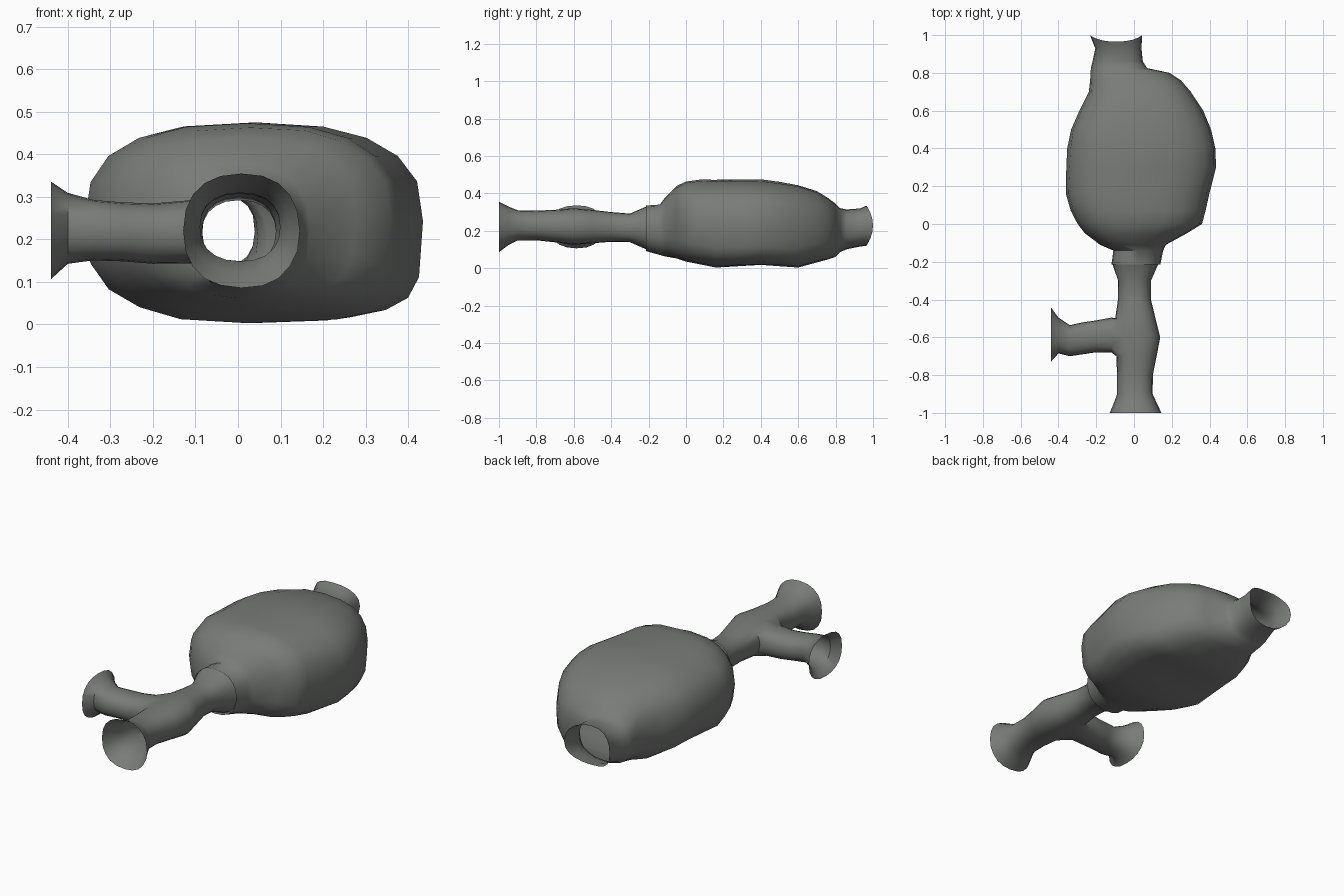
import bpy, bmesh, math, random

if "Cube" in bpy.data.objects:
    bpy.data.objects.remove(bpy.data.objects["Cube"])

random.seed(4)
SEG = 20

stone = bpy.data.materials.new("grey stone")
stone.diffuse_color = (0.19, 0.2, 0.19, 1)
stone.use_nodes = True
stone.node_tree.nodes["Principled BSDF"].inputs["Base Color"].default_value = stone.diffuse_color


def ring(bm, a, u0, u1, z0, z1, p=2.3, low_right=None, along="y", bow=0.0):
    """Rounded cross-section at distance a along an axis, spanning u0..u1 and z0..z1."""
    verts = []
    for i in range(SEG):
        t = 2 * math.pi * i / SEG
        c, s = math.cos(t), math.sin(t)
        q = low_right if low_right and c > 0 and s < 0 else p
        u = math.copysign(abs(c) ** (2 / q), c)
        z = math.copysign(abs(s) ** (2 / q), s)
        j = 1 - random.random() * 0.012
        cu = (u0 + u1) / 2 + (u1 - u0) / 2 * u * j
        cz = (z0 + z1) / 2 + (z1 - z0) / 2 * z * j
        d = a - bow * z * z
        verts.append(bm.verts.new((cu, d, cz) if along == "y" else (d, cu, cz)))
    return verts


def skin(bm, rings):
    for a, b in zip(rings, rings[1:]):
        for i in range(SEG):
            k = (i + 1) % SEG
            bm.faces.new((a[i], a[k], b[k], b[i]))


def finish(bm, name):
    bmesh.ops.recalc_face_normals(bm, faces=bm.faces)
    me = bpy.data.meshes.new(name)
    bm.to_mesh(me)
    bm.free()
    me.materials.append(stone)
    ob = bpy.data.objects.new(name, me)
    bpy.context.collection.objects.link(ob)
    bpy.ops.object.select_all(action="DESELECT")
    ob.select_set(True)
    bpy.context.view_layer.objects.active = ob
    bpy.ops.object.shade_smooth_by_angle(angle=math.radians(50))


# Wide hollow chamber, with a collar in front and an offset neck behind
# rows: y, left, right, bottom, top, squareness, squareness of lower right corner
chamber = [
    (-.215, -.12, .14, .09, .335, 2.3), (-.14, -.11, .155, .07, .34, 2.3),
    (-.11, -.18, .17, .062, .38, 2.4, 2.6), (-.05, -.26, .28, .05, .44, 2.4, 3),
    (0, -.30, .36, .035, .465, 2.5, 3.4), (.07, -.335, .38, .02, .473, 2.6, 3.8),
    (.16, -.362, .40, .003, .475, 2.6, 4), (.3, -.36, .439, .01, .475, 2.6, 4.2),
    (.4, -.354, .435, .015, .475, 2.6, 4.2), (.5, -.337, .412, .01, .463, 2.6, 4),
    (.6, -.292, .367, .003, .445, 2.6, 3.6), (.7, -.24, .302, .03, .412, 2.6, 3.2),
    (.76, -.235, .25, .045, .375, 2.5, 2.8), (.8, -.232, .19, .06, .345, 2.5),
    (.825, -.23, .07, .085, .32, 2.4), (.86, -.22, .048, .1, .315, 2.4),
    (.93, -.205, .04, .115, .32, 2.4),
]
bm = bmesh.new()
rings = [ring(bm, *r) for r in chamber]
rings.append(ring(bm, 1.0, -.235, .045, .12, .335, bow=.035))
skin(bm, rings)
finish(bm, "chamber")

# Main passage with flared open mouth
main = [
    (-1, -.13, .146, .085, .356), (-.95, -.108, .122, .122, .33),
    (-.9, -.09, .10, .148, .31), (-.8, -.09, .10, .148, .308),
    (-.7, -.095, .12, .138, .312), (-.6, -.10, .14, .125, .32),
    (-.5, -.10, .115, .132, .312), (-.4, -.085, .09, .14, .30),
    (-.3, -.085, .09, .138, .292), (-.2, -.12, .135, .095, .335),
]
bm = bmesh.new()
skin(bm, [ring(bm, *r) for r in main])

# Doorway cut in the left wall of the passage for the branch
door = [f for f in bm.faces if -.7 < f.calc_center_median().y < -.5
        and f.calc_center_median().x < -.05]
bmesh.ops.delete(bm, geom=door, context="FACES")
edge = [e for e in bm.edges if e.is_boundary
        and all(-.75 < v.co.y < -.45 for v in e.verts)]

# Side branch, bridged onto the doorway
side = [
    (-.12, -.68, -.495, .143, .292), (-.2, -.68, -.51, .142, .285),
    (-.27, -.69, -.52, .148, .287), (-.34, -.70, -.535, .15, .293),
    (-.40, -.685, -.495, .142, .31), (-.44, -.73, -.44, .105, .337),
]
branch = [ring(bm, *r, along="x") for r in side]
skin(bm, branch)
first = set(branch[0])
edge += [e for e in bm.edges if e.is_boundary and all(v in first for v in e.verts)]
bmesh.ops.bridge_loops(bm, edges=edge)
finish(bm, "branching_passage")
